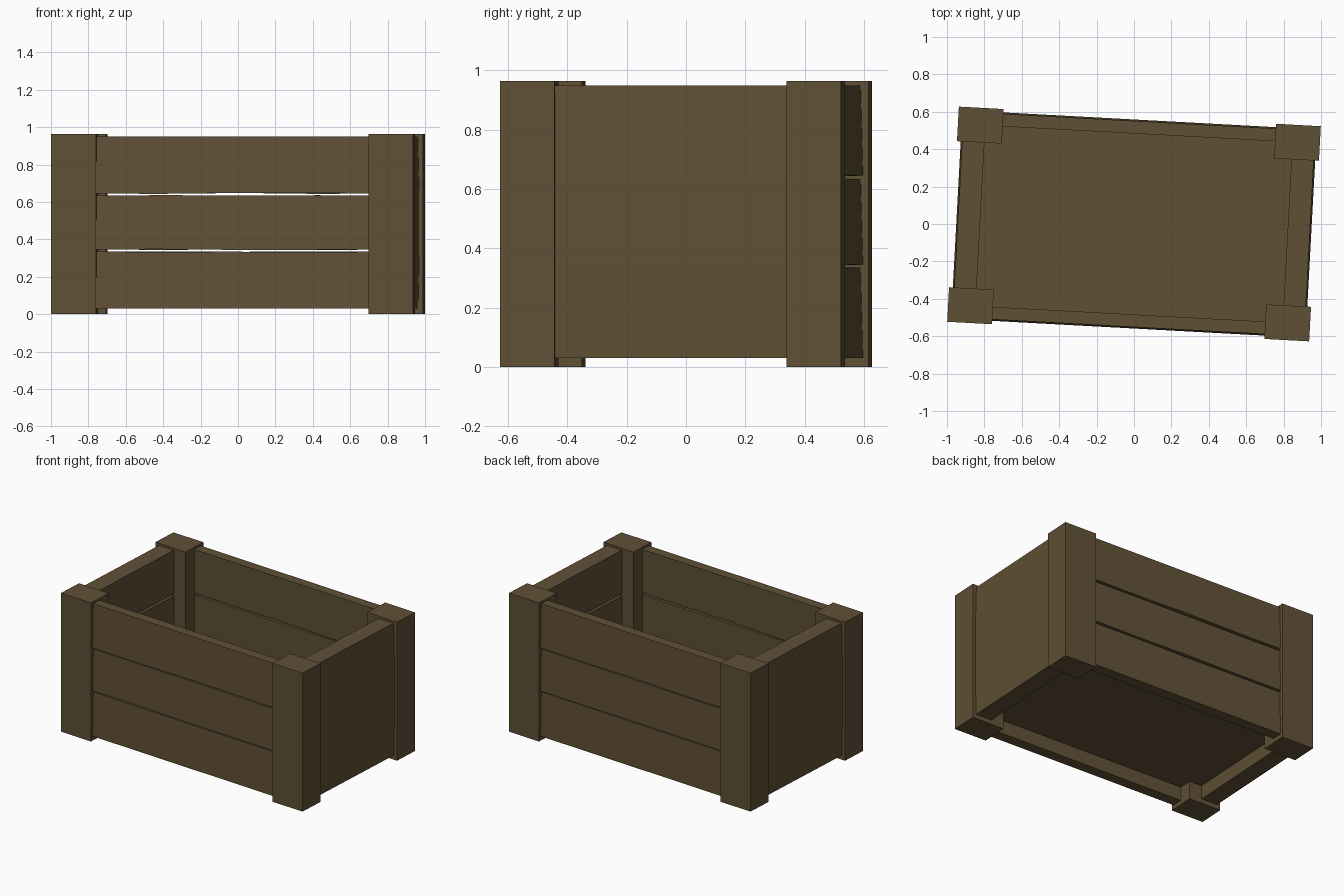
import bpy, bmesh, math, random
from mathutils import Matrix, Vector

if "Cube" in bpy.data.objects:
    bpy.data.objects.remove(bpy.data.objects["Cube"])

random.seed(4)
TURN = Matrix.Rotation(math.radians(-3.1), 4, 'Z')   # whole crate sits slightly askew

wood = bpy.data.materials.new("dark_brown_wood")
wood.diffuse_color = (0.117, 0.080, 0.036, 1)
wood.use_nodes = True
wood.node_tree.nodes["Principled BSDF"].inputs["Base Color"].default_value = wood.diffuse_color


def finish(name, bm):
    bmesh.ops.recalc_face_normals(bm, faces=bm.faces)
    bm.transform(TURN)
    mesh = bpy.data.meshes.new(name)
    bm.to_mesh(mesh)
    bm.free()
    mesh.materials.append(wood)
    bpy.context.collection.objects.link(bpy.data.objects.new(name, mesh))


def box(name, lo, hi):
    lo, hi = Vector(lo), Vector(hi)
    bm = bmesh.new()
    bmesh.ops.create_cube(bm, size=1)
    size = hi - lo
    bm.transform(Matrix.Translation((lo + hi) / 2) @ Matrix.Diagonal((*size, 1)))
    finish(name, bm)


def plank(name, angle, half, inner, top, bottom, z0, z1, bevel=0.0, wobble=0.0):
    """Hand-cut plank along local x, facing local -y, then turned to its side."""
    bm = bmesh.new()
    rings = []
    for i in range(5):
        x = -half + 2 * half * i / 4
        j = [random.uniform(-wobble, wobble) if 0 < i < 4 else 0 for _ in range(2)]
        up = j[0] if z1 < 0.9 else 0     # outer rims stay straight
        down = j[1] if z0 > 0.1 else 0
        prof = [(-bottom, z0 + down), (-top, z1 + up),
                (-inner, z1 + up - (bevel if z1 < 0.9 else 0)),
                (-inner, z0 + down + (bevel if z0 > 0.1 else 0))]
        rings.append([bm.verts.new((x, y, z)) for y, z in prof])
    for a, b in zip(rings, rings[1:]):
        for k in range(4):
            n = (k + 1) % 4
            bm.faces.new((a[k], a[n], b[n], b[k]))
    bm.faces.new(rings[0])
    bm.faces.new(rings[-1])
    bm.transform(Matrix.Rotation(math.radians(angle), 4, 'Z'))
    finish(name, bm)


# corner posts
for sx, ex in ((-1, "left"), (1, "right")):
    for sy, ey in ((-1, "front"), (1, "back")):
        xs = sorted((sx * 0.729, sx * 0.969))
        ys = sorted((sy * 0.391, sy * 0.576))
        box(f"{ey}_{ex}_post", (xs[0], ys[0], 0), (xs[1], ys[1], 0.965))

# long sides: three planks with narrow see-through gaps
for side, angle in (("front", 0), ("back", 180)):
    for n, (z0, z1) in enumerate(((0.03, 0.335), (0.346, 0.634), (0.646, 0.95))):
        plank(f"{side}_plank_{n + 1}", angle, 0.80, 0.483, 0.55, 0.558,
              z0, z1, wobble=0.003)

# short ends: three thick planks, tight outside and grooved inside
for side, angle in (("right", 90), ("left", 270)):
    for n, (z0, z1, top, bottom) in enumerate(((0.03, 0.338, 0.949, 0.943),
                                               (0.338, 0.64, 0.949, 0.949),
                                               (0.64, 0.95, 0.941, 0.949))):
        plank(f"{side}_end_plank_{n + 1}", angle, 0.44, 0.822, top, bottom,
              z0, z1, bevel=0.008)

# recessed floor
box("floor", (-0.83, -0.49, 0.125), (0.83, 0.49, 0.16))
